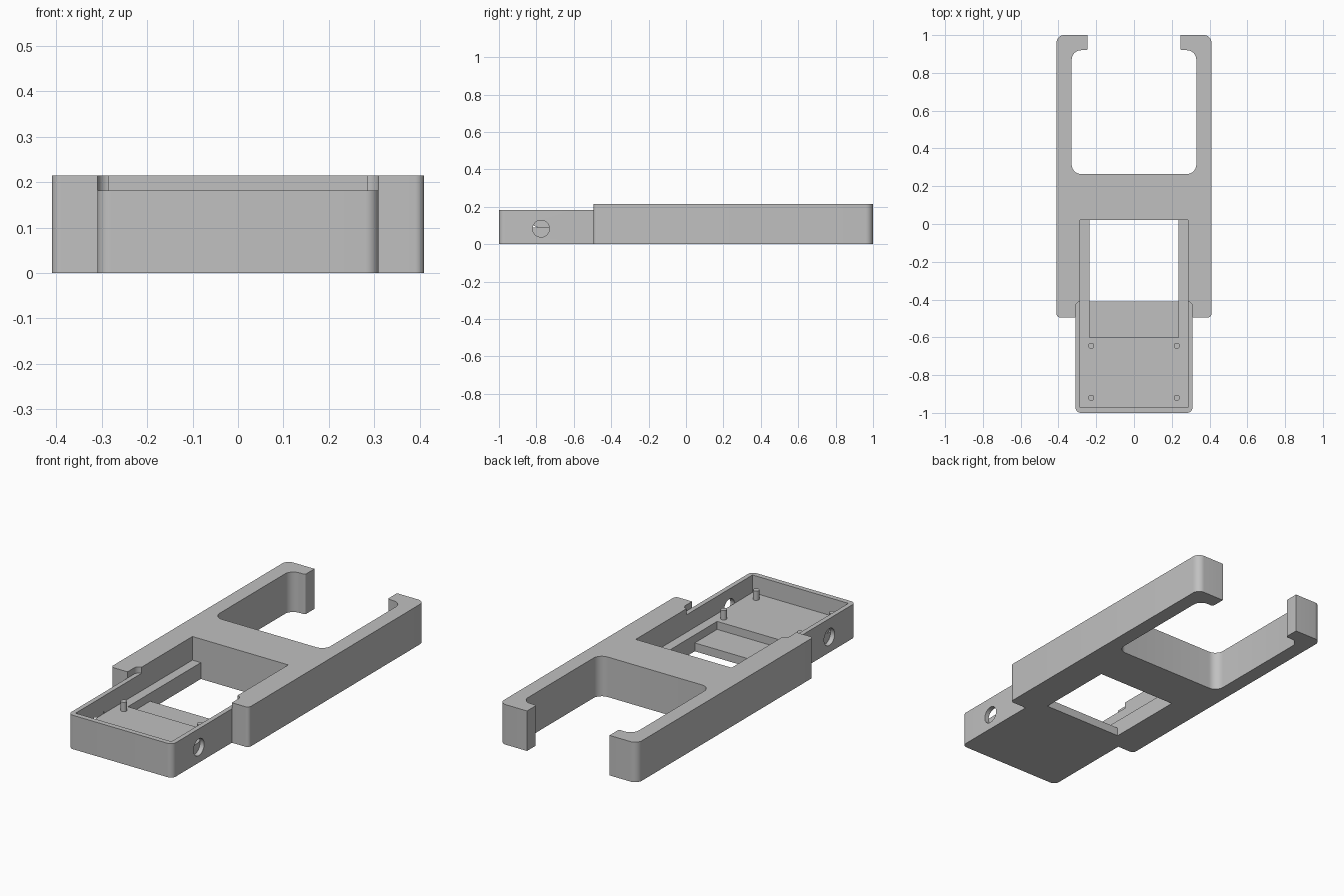
import bpy
import bmesh
from math import tan, sin, pi
from mathutils import Vector, Matrix

cube = bpy.data.objects.get("Cube")
if cube:
    bpy.data.objects.remove(cube, do_unlink=True)

grey = bpy.data.materials.new("plain grey")
grey.use_nodes = True
colour = (0.53, 0.53, 0.53, 1)
grey.diffuse_color = colour
grey.node_tree.nodes["Principled BSDF"].inputs["Base Color"].default_value = colour

TOP, TRAY_TOP, FLOOR, RECESS = 0.215, 0.182, 0.088, 0.045
FRAME_FRONT, CAVITY_BACK = -0.495, 0.02
ABOVE = TOP + 0.1


def make_object(name, bm):
    mesh = bpy.data.meshes.new(name)
    bmesh.ops.recalc_face_normals(bm, faces=bm.faces)
    bm.to_mesh(mesh)
    bm.free()
    mesh.materials.append(grey)
    obj = bpy.data.objects.new(name, mesh)
    bpy.context.collection.objects.link(obj)
    return obj


def fillet(corners, steps=8):
    """Round each (x, y, radius) corner of a closed outline."""
    points = []
    for i, (x, y, r) in enumerate(corners):
        p = Vector((x, y))
        if r == 0:
            points.append(p)
            continue
        a = (Vector(corners[i - 1][:2]) - p).normalized()
        b = (Vector(corners[(i + 1) % len(corners)][:2]) - p).normalized()
        half = a.angle(b) / 2
        centre = p + (a + b).normalized() * (r / sin(half))
        start = (p + a * (r / tan(half)) - centre).normalized()
        end = (p + b * (r / tan(half)) - centre).normalized()
        for k in range(steps + 1):
            t = k / steps
            sweep = start.angle(end)
            d = start * sin((1 - t) * sweep) + end * sin(t * sweep)
            points.append(centre + d.normalized() * r)
    return points


def prism(name, half, z0, z1):
    """Closed solid from an outline given by its +x half and mirrored."""
    outline = fillet(half + [(-x, y, r) for x, y, r in reversed(half)])
    bm = bmesh.new()
    low = [bm.verts.new((p.x, p.y, z0)) for p in outline]
    high = [bm.verts.new((p.x, p.y, z1)) for p in outline]
    bm.faces.new(low[::-1])
    bm.faces.new(high)
    for i in range(len(low)):
        bm.faces.new((low[i - 1], low[i], high[i], high[i - 1]))
    return make_object(name, bm)


def block(name, x, y0, y1, z0, z1, r0=0, r1=0):
    return prism(name, [(x, y0, r0), (x, y1, r1)], z0, z1)


def cylinder(name, centre, radius, depth, along_x=False, sides=32):
    bm = bmesh.new()
    turn = Matrix.Rotation(pi / 2 if along_x else 0, 4, "Y")
    bmesh.ops.create_cone(bm, cap_ends=True, segments=sides, radius1=radius,
                          radius2=radius, depth=depth,
                          matrix=Matrix.Translation(centre) @ turn)
    return make_object(name, bm)


def combine(target, tool, operation):
    """Apply a boolean and remove its helper object."""
    tool.hide_render = True
    mod = target.modifiers.new(operation, "BOOLEAN")
    mod.operation, mod.solver, mod.object = operation, "EXACT", tool
    bpy.context.view_layer.update()
    evaluated = target.evaluated_get(bpy.context.evaluated_depsgraph_get())
    result = bpy.data.meshes.new_from_object(evaluated)
    target.modifiers.clear()
    target.data = result
    bpy.data.objects.remove(tool, do_unlink=True)


def smooth(obj):
    bpy.ops.object.select_all(action="DESELECT")
    obj.select_set(True)
    bpy.context.view_layer.objects.active = obj
    bpy.ops.object.shade_smooth_by_angle(angle=pi / 6)


# Frame with two rear arms ending in hooks, joined to the lower front tray
body = prism("holder_body", [
    (0.41, FRAME_FRONT, 0.02), (0.41, 1, 0.04), (0.245, 1, 0),
    (0.245, 0.92, 0.01), (0.33, 0.92, 0.05), (0.33, 0.265, 0.05)], 0, TOP)
combine(body, block("tray", 0.31, -1, -0.45, 0, TRAY_TOP, r0=0.03), "UNION")

# Main cavity, stepped floor, open window and the notch in the frame front
cutters = [
    block("cavity_cutter", 0.285, -0.972, CAVITY_BACK, FLOOR, ABOVE),
    block("recess_cutter", 0.235, -0.6, CAVITY_BACK, RECESS, ABOVE),
    block("window_cutter", 0.235, -0.41, CAVITY_BACK, -0.1, ABOVE),
    block("notch_cutter", 0.31, -0.6, -0.41, TRAY_TOP, ABOVE, r1=0.03),
]
# Round cable holes through the tray side walls
for side in (-1, 1):
    cutters.append(cylinder("cable_hole_cutter", (side * 0.335, -0.775, 0.083),
                            0.045, 0.1, along_x=True))
for cutter in cutters:
    combine(body, cutter, "DIFFERENCE")
smooth(body)

# Four locating pins on the tray floor
for side, label in ((-1, "right"), (1, "left")):
    for y, place in ((-0.92, "front"), (-0.645, "rear")):
        pin = cylinder(f"{place}_{label}_pin", (side * 0.227, y, FLOOR + 0.02),
                       0.016, 0.06, sides=24)
        smooth(pin)
